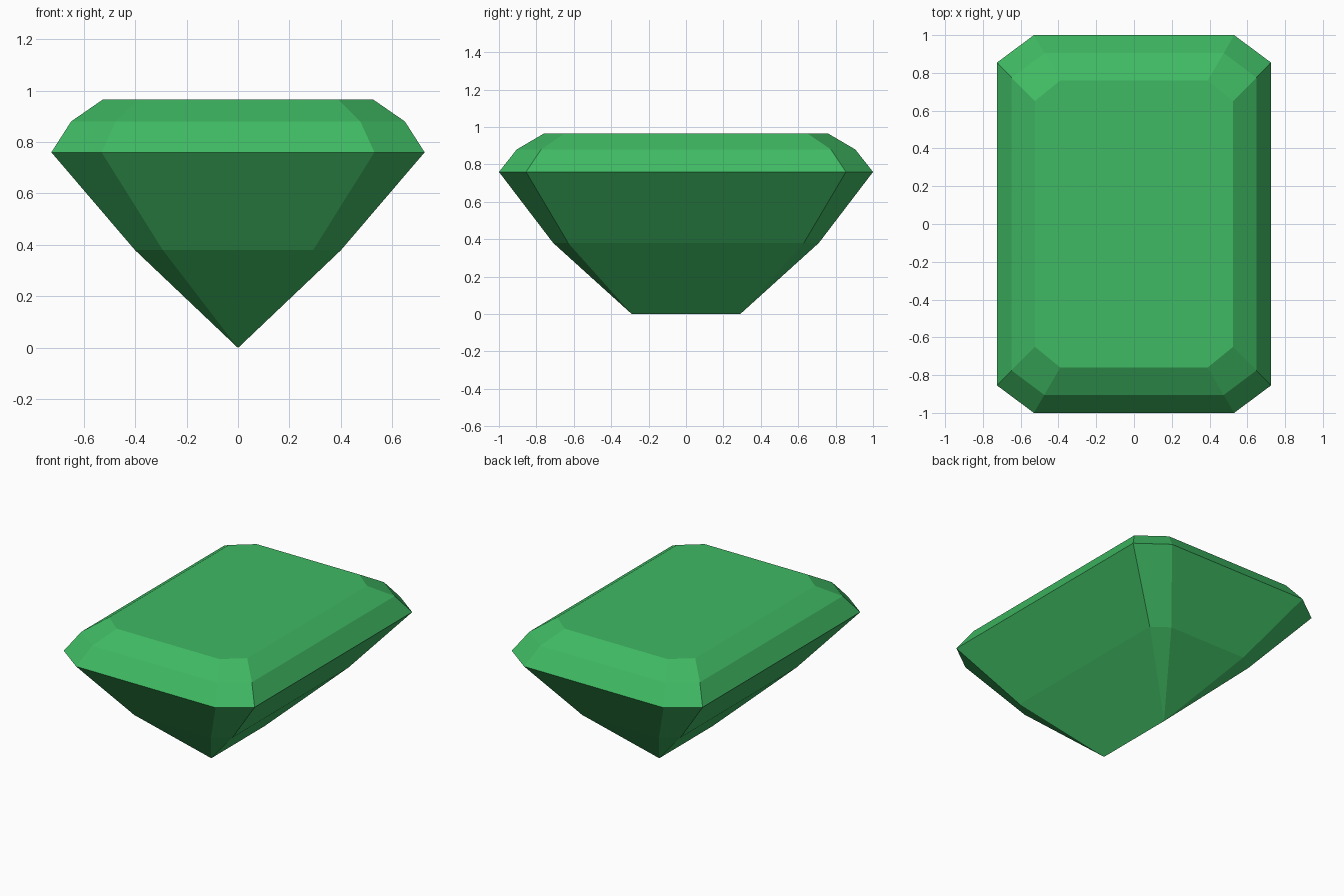
import bpy
import bmesh

if "Cube" in bpy.data.objects:
    bpy.data.objects.remove(bpy.data.objects["Cube"])

green = bpy.data.materials.new("emerald green")
green.diffuse_color = (0.05, 0.49, 0.125, 1)
green.use_nodes = True
green.node_tree.nodes["Principled BSDF"].inputs["Base Color"].default_value = green.diffuse_color

# Facet levels: height, half width, half length, corner x, corner y
LEVELS = [
    (0.965, 0.525, 0.76, 0.39, 0.65),   # table
    (0.88, 0.648, 0.905, 0.475, 0.775),  # upper crown
    (0.76, 0.725, 1.0, 0.53, 0.855),    # girdle
    (0.38, 0.40, 0.71, 0.292, 0.63),    # pavilion break
]
KEEL = 0.29

bm = bmesh.new()


def ring(z, w, l, cx, cy):
    """Octagon with clipped corners, counter-clockwise from the right side."""
    pts = [(w, -cy), (w, cy), (cx, l), (-cx, l),
           (-w, cy), (-w, -cy), (-cx, -l), (cx, -l)]
    return [bm.verts.new((x, y, z)) for x, y in pts]


# Table and stepped facets
rings = [ring(*level) for level in LEVELS]
bm.faces.new(rings[0])
for upper, lower in zip(rings, rings[1:]):
    for i in range(8):
        j = (i + 1) % 8
        bm.faces.new((upper[i], lower[i], lower[j], upper[j]))

# Lower pavilion converging on a straight keel
front = bm.verts.new((0, -KEEL, 0))
back = bm.verts.new((0, KEEL, 0))
ends = [front, back, back, back, back, front, front, front]
for i in range(8):
    j = (i + 1) % 8
    a, b = ends[i], ends[j]
    edge = [rings[-1][j], rings[-1][i]]
    bm.faces.new(edge + ([a] if a is b else [a, b]))

bmesh.ops.recalc_face_normals(bm, faces=bm.faces[:])
mesh = bpy.data.meshes.new("cut_gem")
bm.to_mesh(mesh)
bm.free()
mesh.materials.append(green)
gem = bpy.data.objects.new("cut_gem", mesh)
bpy.context.collection.objects.link(gem)
